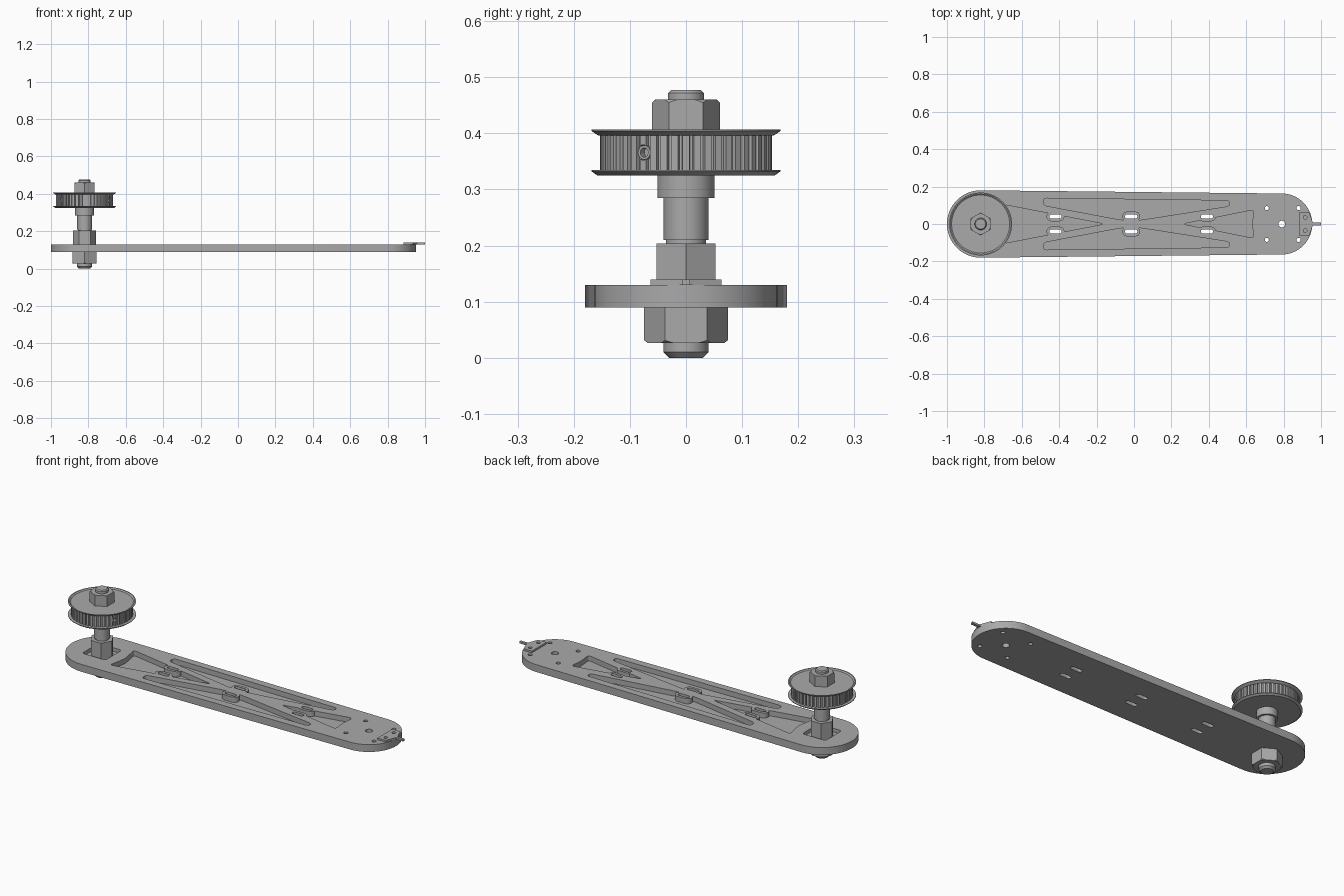
import bpy, bmesh, math
from math import sin, cos, pi, radians
from mathutils import Vector, Matrix

cube = bpy.data.objects.get("Cube")
if cube:
    bpy.data.objects.remove(cube, do_unlink=True)

steel = bpy.data.materials.new("plain_grey")
steel.use_nodes = True
GREY = (0.4, 0.4, 0.4, 1)
steel.diffuse_color = GREY
steel.node_tree.nodes["Principled BSDF"].inputs["Base Color"].default_value = GREY

AXLE_X = -0.82


def finish(bm, name):
    bmesh.ops.recalc_face_normals(bm, faces=bm.faces)
    me = bpy.data.meshes.new(name)
    bm.to_mesh(me)
    bm.free()
    me.materials.append(steel)
    ob = bpy.data.objects.new(name, me)
    bpy.context.collection.objects.link(ob)
    return ob


def prism(name, outlines, z0, z1):
    """One closed slab per outline, all in one object."""
    bm = bmesh.new()
    for pts in outlines:
        face = bm.faces.new([bm.verts.new((x, y, z0)) for x, y in pts])
        top = bmesh.ops.extrude_face_region(bm, geom=[face])["geom"]
        for v in top:
            if isinstance(v, bmesh.types.BMVert):
                v.co.z = z1
    return finish(bm, name)


def lathe(name, profile, steps=48, turn=0.0, x=AXLE_X):
    """Spin a closed (radius, z) loop about the vertical axis."""
    bm = bmesh.new()
    rings = []
    for r, z in profile:
        if r == 0:
            rings.append([bm.verts.new((x, 0, z))])
        else:
            rings.append([bm.verts.new((x + r * cos(turn + 2 * pi * i / steps),
                                        r * sin(turn + 2 * pi * i / steps), z)) for i in range(steps)])
    for a, b in zip(rings, rings[1:] + rings[:1]):
        for i in range(steps):
            j = (i + 1) % steps
            quad = [a[i % len(a)], a[j % len(a)], b[j % len(b)], b[i % len(b)]]
            quad = list(dict.fromkeys(quad))
            if len(quad) > 2:
                bm.faces.new(quad)
    return finish(bm, name)


def circle(cx, cy, r, n=24, a0=0.0, a1=2 * pi):
    full = abs(a1 - a0 - 2 * pi) < 1e-6
    d = n if full else n - 1
    return [(cx + r * cos(a0 + (a1 - a0) * i / d), cy + r * sin(a0 + (a1 - a0) * i / d)) for i in range(n)]


def slot(cx, cy, half, r):
    """Stadium outline, long way along x."""
    return (circle(cx + half, cy, r, 9, -pi / 2, pi / 2)
            + circle(cx - half, cy, r, 9, pi / 2, 3 * pi / 2))


def rounded(pts, r, n=5):
    """Replace each corner by a small curve."""
    out = []
    for i, p in enumerate(pts):
        p, a, b = Vector(p), Vector(pts[i - 1]), Vector(pts[(i + 1) % len(pts)])
        s = p + (a - p).normalized() * min(r, (a - p).length * 0.45)
        e = p + (b - p).normalized() * min(r, (b - p).length * 0.45)
        for k in range(n + 1):
            t = k / n
            q = s * (1 - t) ** 2 + p * 2 * t * (1 - t) + e * t * t
            out.append((q.x, q.y))
    return out


def flip(pts):
    return [(x, -y) for x, y in reversed(pts)]


def cut(ob, cutter):
    mod = ob.modifiers.new("cut", "BOOLEAN")
    mod.operation, mod.solver, mod.object = "DIFFERENCE", "EXACT", cutter
    dg = bpy.context.evaluated_depsgraph_get()
    me = bpy.data.meshes.new_from_object(ob.evaluated_get(dg))
    ob.modifiers.clear()
    ob.data = me
    bpy.data.objects.remove(cutter, do_unlink=True)


# Arm plate: two unequal round ends joined by tapering sides
arm = prism("arm_plate", [circle(0.79, 0, 0.163, 33, -pi / 2, pi / 2)
                          + circle(AXLE_X, 0, 0.18, 33, pi / 2, 3 * pi / 2)], 0.09, 0.13)

# Lightening pockets, leaving crossed ribs and bosses around the slots
side = rounded([(-0.485, 0.138), (0.51, 0.125), (0.51, 0.096), (0.04, 0.022),
                (-0.07, 0.022), (-0.485, 0.1)], 0.02)
left = rounded([(-0.70, 0.104), (-0.16, 0), (-0.70, -0.104), (-0.68, 0)], 0.02)
right = rounded([(0.26, 0), (0.64, 0.075), (0.632, 0), (0.64, -0.075)], 0.02)
pockets = prism("pocket_cutter", [side, flip(side), left, right], 0.102, 0.2)
slots = [(x, y) for x in (-0.42, -0.015, 0.39) for y in (0.04, -0.04)]
cut(pockets, prism("boss_cutter", [slot(x, y, 0.022, 0.026) for x, y in slots], 0.05, 0.25))
cut(arm, pockets)

# Square seat under the axle hexagon
seat = rounded([(AXLE_X + x, y) for x, y in ((-.07, -.07), (.07, -.07), (.07, .07), (-.07, .07))], 0.015)
cut(arm, prism("seat_cutter", [seat], 0.11, 0.2))

# Through slots and screw holes
holes = [slot(x, y, 0.022, 0.011) for x, y in slots] + [circle(0.79, 0, 0.018)]
holes += [circle(x, y, 0.011, 16) for x in (0.71, 0.88) for y in (0.085, -0.085)]
cut(arm, prism("hole_cutter", holes, 0.05, 0.2))

# End tab with a narrow tongue
half_tab = [(1.0, 0.007), (0.957, 0.007), (0.95, 0.025), (0.935, 0.063), (0.885, 0.063)]
tab = prism("end_tab", [half_tab + flip(half_tab)], 0.13, 0.14)
cut(tab, prism("tab_hole_cutter", [circle(0.915, s * 0.035, 0.01, 16) for s in (1, -1)], 0.1, 0.2))


def hexagon(name, r, z0, z1, turn, bevel_low, bevel_high):
    """Hexagonal prism with corners rounded off by a cone at the chosen ends."""
    body = lathe(name, [(0, z0), (r, z0), (r, z1), (0, z1)], 6, turn)
    c, big = 0.007, 0.2
    for on, z, d in ((bevel_low, z0, 1), (bevel_high, z1, -1)):
        if on:
            cut(body, lathe("chamfer_cutter", [(r * 0.87, z - d * 0.002), (r * 1.03, z + d * c),
                                               (big, z + d * c), (big, z - d * 0.01),
                                               (r * 0.87, z - d * 0.01)], 48))
    return body


# Axle stack
lathe("axle", [(0, 0), (0.03, 0), (0.04, 0.01), (0.04, 0.12), (0.036, 0.12), (0.036, 0.21),
               (0.04, 0.21), (0.04, 0.29), (0.032, 0.29), (0.032, 0.472), (0.027, 0.477), (0, 0.477)])
hexagon("lower_nut", 0.0745, 0.026, 0.09, pi / 2, True, False)
hexagon("axle_hexagon", 0.061, 0.11, 0.204, 0, False, False)
hexagon("upper_nut", 0.061, 0.402, 0.46, pi / 2, False, True)
lathe("pulley_hub", [(0, 0.285), (0.051, 0.285), (0.051, 0.33), (0, 0.33)])

# Toothed pulley with flared flanges
TEETH = 48
gear = []
for i in range(TEETH):
    for f, r in ((-0.30, 0.153), (0.30, 0.153), (0.38, 0.146), (0.62, 0.146)):
        a = 2 * pi * (i + f) / TEETH
        gear.append((AXLE_X + r * cos(a), r * sin(a)))
teeth = prism("pulley_teeth", [gear], 0.328, 0.402)
lathe("lower_flange", [(0, 0.325), (0.158, 0.325), (0.168, 0.332), (0.168, 0.335), (0, 0.335)], 64)
lathe("upper_flange", [(0, 0.396), (0.156, 0.396), (0.168, 0.404), (0.168, 0.407),
                       (0.162, 0.407), (0.155, 0.402), (0, 0.402)], 64)

# Set screws sunk into the pulley rim
for n, angle in enumerate((-30, -150)):
    place = (Matrix.Translation((AXLE_X, 0, 0.366)) @ Matrix.Rotation(radians(angle), 4, "Z")
             @ Matrix.Rotation(pi / 2, 4, "Y"))
    bore = lathe("bore_cutter", [(0, 0.12), (0.0135, 0.12), (0.0135, 0.2), (0, 0.2)], 24, 0, 0)
    bore.data.transform(place)
    cut(teeth, bore)
    screw = lathe("set_screw_%d" % (n + 1), [(0, 0.11), (0.0125, 0.11), (0.0125, 0.149), (0.008, 0.149),
                                             (0.008, 0.135), (0, 0.135)], 24, 0, 0)
    screw.data.transform(place)

# Smooth the round walls, keep the edges crisp
bpy.ops.object.select_all(action="DESELECT")
for ob in bpy.context.scene.objects:
    if ob.type == "MESH" and ob.data.materials and ob.data.materials[0] == steel:
        ob.select_set(True)
        bpy.context.view_layer.objects.active = ob
bpy.ops.object.shade_smooth_by_angle(angle=radians(25))
